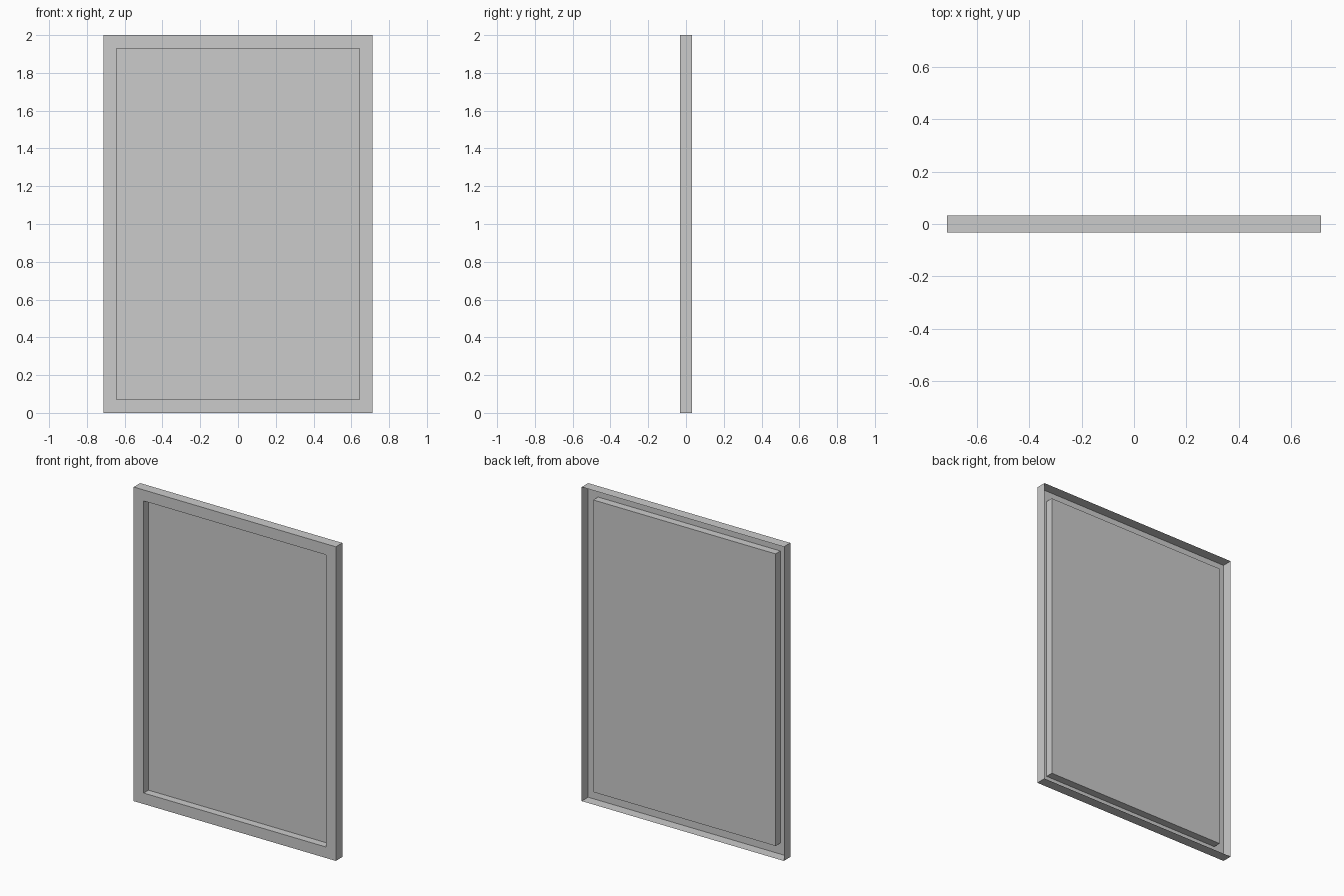
import bpy, bmesh

if "Cube" in bpy.data.objects:
    bpy.data.objects.remove(bpy.data.objects["Cube"])

W, H = 1.424, 2.0          # outer width and height
BACK, FRONT = 0.0325, -0.0325
BORDER, PANEL_Y = 0.07, 0.016


def rect(bm, inset, y):
    """Rectangular vertex loop, shrunk by inset, at depth y."""
    x, lo, hi = W / 2 - inset, inset, H - inset
    return [bm.verts.new(p) for p in ((-x, y, lo), (x, y, lo), (x, y, hi), (-x, y, hi))]


def finish(bm, name):
    mesh = bpy.data.meshes.new(name)
    bm.to_mesh(mesh)
    bm.free()
    bpy.context.collection.objects.link(bpy.data.objects.new(name, mesh))


# Frame: open-backed shell of outer walls, front border and recess walls
bm = bmesh.new()
profile = [(0, BACK), (0, FRONT), (BORDER, FRONT), (BORDER, PANEL_Y)]
loops = [rect(bm, inset, y) for inset, y in profile]
for a, b in zip(loops, loops[1:]):
    for i in range(4):
        j = (i + 1) % 4
        bm.faces.new((a[i], a[j], b[j], b[i]))
finish(bm, "frame")

# Panel: flat sheet closing the recess
bm = bmesh.new()
bm.faces.new(rect(bm, BORDER, PANEL_Y))
finish(bm, "panel")
